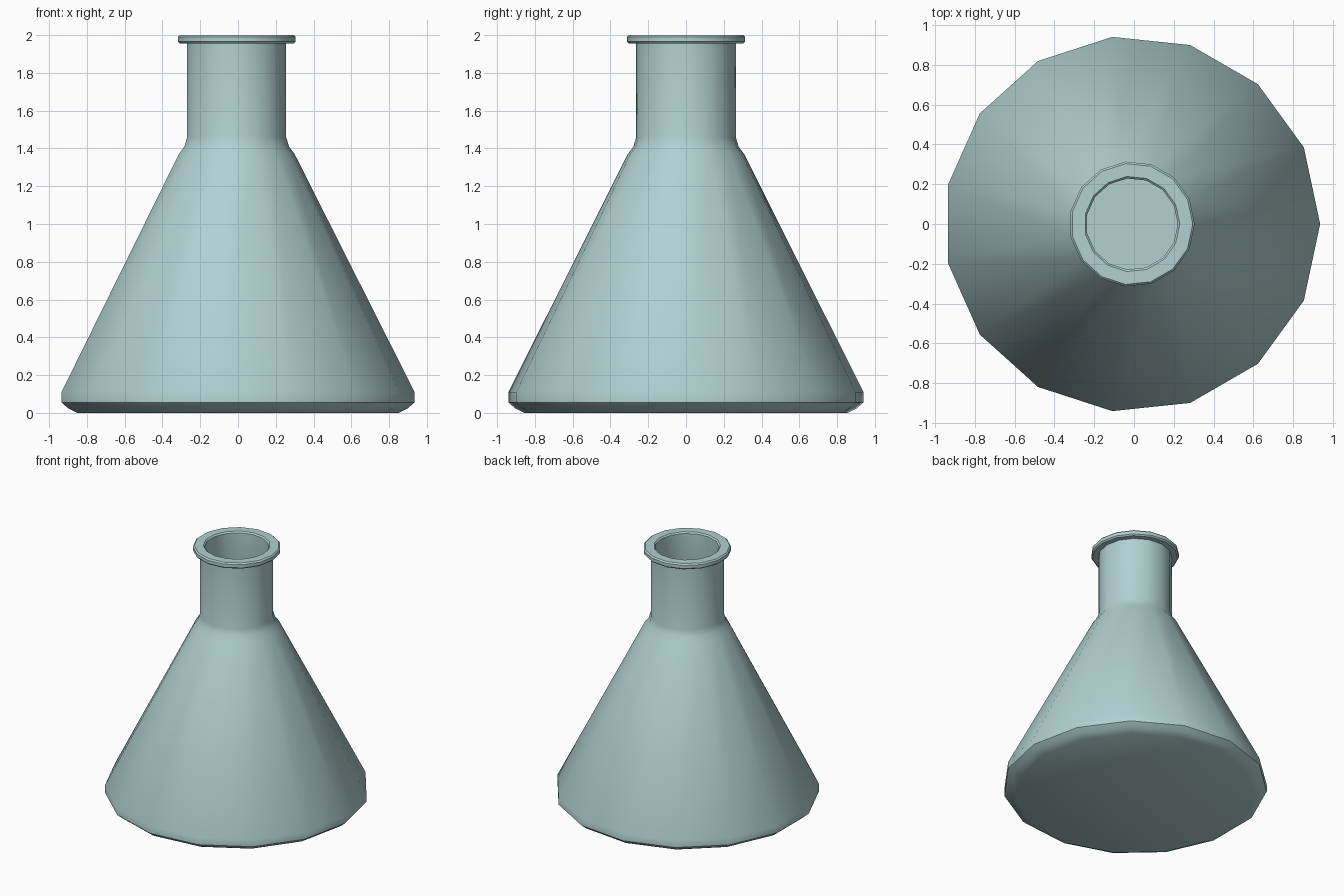
import bpy, bmesh, math
from mathutils import Vector

cube = bpy.data.objects.get("Cube")
if cube:
    bpy.data.objects.remove(cube, do_unlink=True)

SIDES = 15
CENTRE_X = -0.01   # an odd-sided ring is off-centre within its bounds

glass = bpy.data.materials.new("pale blue green glass")
glass.use_nodes = True
colour = (0.44, 0.63, 0.63, 1)
glass.diffuse_color = colour
glass.node_tree.nodes["Principled BSDF"].inputs["Base Color"].default_value = colour


def lathe(name, profile):
    """Spin a (radius, height) profile around the vertical axis."""
    bm = bmesh.new()
    verts = [bm.verts.new((r, 0, z)) for r, z in profile]
    edges = [bm.edges.new(pair) for pair in zip(verts, verts[1:])]
    bmesh.ops.spin(bm, geom=verts + edges, cent=(0, 0, 0), axis=(0, 0, 1),
                   angle=math.tau, steps=SIDES, use_duplicate=False)
    bmesh.ops.remove_doubles(bm, verts=bm.verts, dist=0.0005)
    # close the flat discs of the base and the inner floor
    bmesh.ops.holes_fill(bm, edges=[e for e in bm.edges if e.is_boundary], sides=SIDES)
    bmesh.ops.recalc_face_normals(bm, faces=bm.faces)
    bmesh.ops.translate(bm, verts=bm.verts, vec=Vector((CENTRE_X, 0, 0)))
    mesh = bpy.data.meshes.new(name)
    bm.to_mesh(mesh)
    bm.free()
    mesh.materials.append(glass)
    obj = bpy.data.objects.new(name, mesh)
    bpy.context.collection.objects.link(obj)
    bpy.ops.object.select_all(action="DESELECT")
    obj.select_set(True)
    bpy.context.view_layer.objects.active = obj
    bpy.ops.object.shade_smooth_by_angle(angle=math.radians(35))
    return obj


# outer wall: rounded foot, cone, shoulder and neck
outer = [(0.86, 0), (0.91, 0.025), (0.945, 0.055), (0.945, 0.11),
         (0.31, 1.37), (0.28, 1.41), (0.265, 1.46), (0.265, 1.955)]
# flared lip around the mouth
lip = [(0.305, 1.955), (0.315, 1.965), (0.315, 1.99), (0.305, 2.0),
       (0.24, 2.0), (0.23, 1.99)]
# inner wall down to the floor
inner = [(0.23, 1.46), (0.27, 1.37), (0.9, 0.11), (0.86, 0.035)]

lathe("conical_flask", outer + lip + inner)
